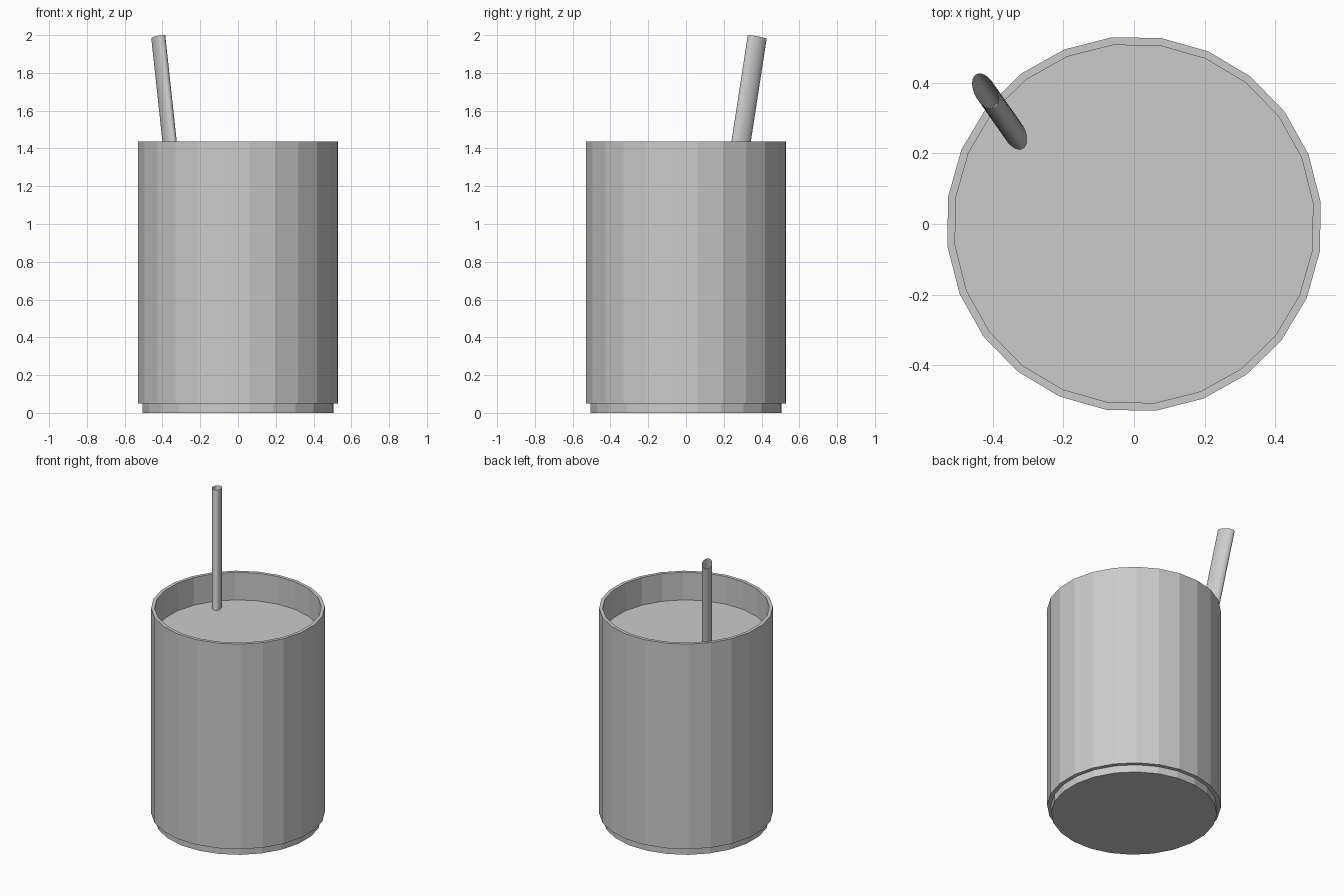
import bpy, bmesh, math
from mathutils import Vector, Matrix

default = bpy.data.objects.get("Cube")
if default:
    bpy.data.objects.remove(default, do_unlink=True)

SIDES = 24
TURN = math.radians(6.7)
RIM_Z, LIQUID_Z, FOOT_Z = 1.437, 1.25, 0.05
OUTER, INNER, FOOT = 0.533, 0.511, 0.508

grey = bpy.data.materials.new("plain grey")
grey.use_nodes = True
colour = (0.6, 0.6, 0.6, 1)
grey.diffuse_color = colour
grey.node_tree.nodes["Principled BSDF"].inputs["Base Color"].default_value = colour


def add_object(name, bm):
    mesh = bpy.data.meshes.new(name)
    bm.normal_update()
    bm.to_mesh(mesh)
    bm.free()
    mesh.materials.append(grey)
    obj = bpy.data.objects.new(name, mesh)
    bpy.context.collection.objects.link(obj)
    return obj


def ring(bm, radius, z, sides=SIDES):
    return [bm.verts.new((radius * math.cos(TURN + math.tau * i / sides),
                          radius * math.sin(TURN + math.tau * i / sides), z))
            for i in range(sides)]


def bridge(bm, low, high):
    n = len(low)
    for i in range(n):
        j = (i + 1) % n
        bm.faces.new((low[i], low[j], high[j], high[i]))


# Cup: stepped foot, faceted wall, rim and inner wall
bm = bmesh.new()
profile = [(FOOT, 0), (FOOT, FOOT_Z), (OUTER, FOOT_Z), (OUTER, RIM_Z),
           (INNER, RIM_Z), (INNER, LIQUID_Z)]
rings = [ring(bm, r, z) for r, z in profile]
for low, high in zip(rings, rings[1:]):
    bridge(bm, low, high)
bm.faces.new(rings[0][::-1])
add_object("cup", bm)

# Liquid surface inside the cup
bm = bmesh.new()
bm.faces.new(ring(bm, INNER, LIQUID_Z))
add_object("liquid", bm)

# Straw: open oval tube leaning towards the back right
top = Vector((-0.422, 0.377, 1.99))
lean = Vector((-0.108, 0.154, 1))
bottom = top - lean * (top.z - LIQUID_Z + 0.03)
bm = bmesh.new()
low = ring(bm, 1, 0, 32)
high = ring(bm, 1, (top - bottom).length, 32)
bridge(bm, low, high)
oval = Matrix.Rotation(math.radians(118), 4, "Z") @ Matrix.Diagonal((0.055, 0.031, 1, 1))
tilt = Vector((0, 0, 1)).rotation_difference(lean).to_matrix().to_4x4()
bm.transform(Matrix.Translation(bottom) @ tilt @ oval)
for face in bm.faces:
    face.smooth = True
add_object("straw", bm)
